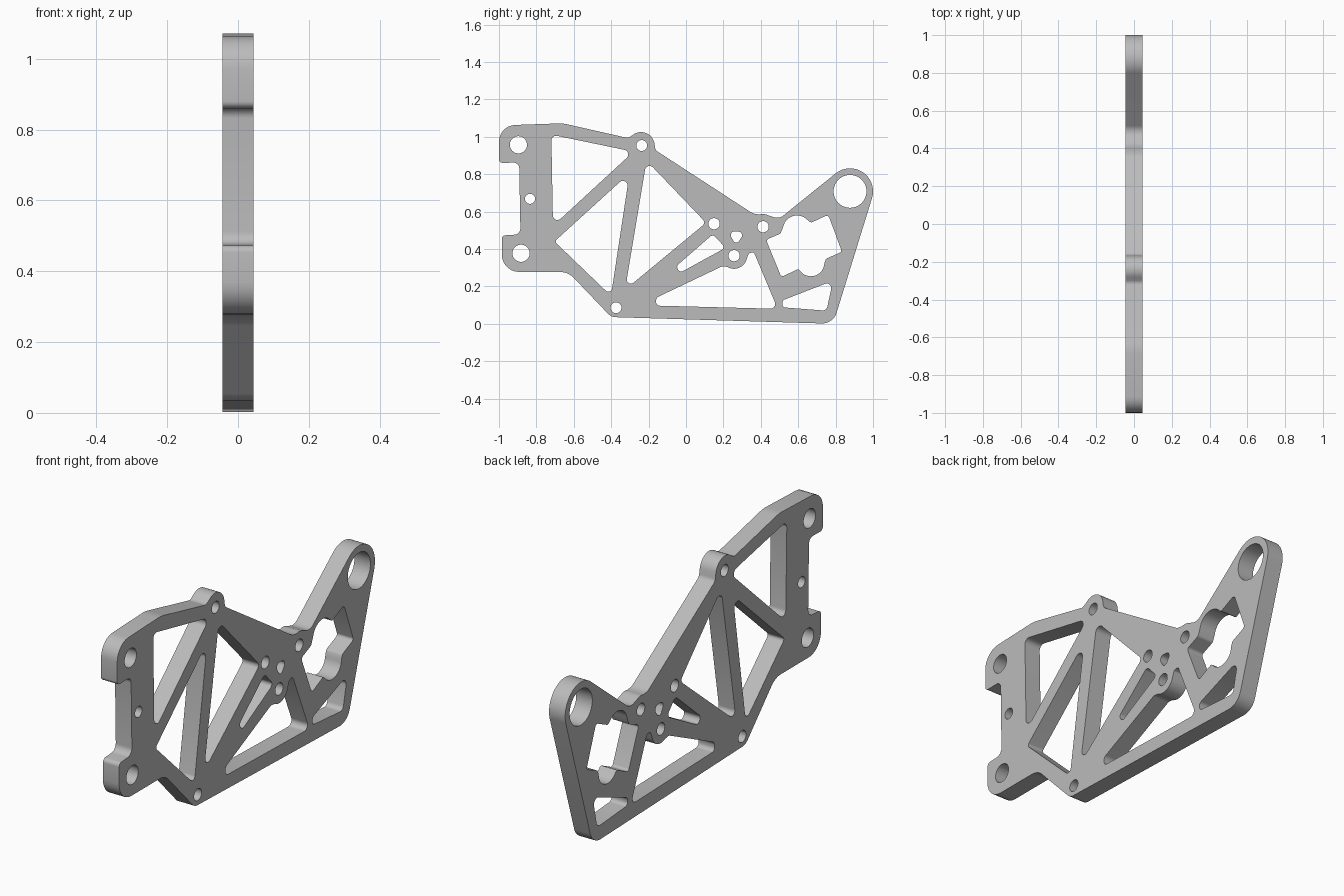
import bpy, bmesh
from math import cos, sin, tan, radians, pi
from mathutils import Vector, Matrix

cube = bpy.data.objects.get("Cube")
if cube:
    bpy.data.objects.remove(cube, do_unlink=True)

HALF_THICKNESS = 0.0437


def arc(y, z, radius, start, end, steps=12):
    """Points along a circular arc, angles in degrees."""
    angles = [radians(start + (end - start) * i / steps) for i in range(steps + 1)]
    return [(y + radius * cos(a), z + radius * sin(a), 0) for a in angles]


def rounded(corners, steps=7):
    """Turn (y, z, fillet radius) corners into a closed smooth outline."""
    points = []
    for i, (y, z, radius) in enumerate(corners):
        here = Vector((y, z))
        if radius == 0:
            points.append(here)
            continue
        before = Vector(corners[i - 1][:2]) - here
        after = Vector(corners[(i + 1) % len(corners)][:2]) - here
        half = before.angle(after) / 2
        reach = min(radius / tan(half), before.length * 0.48, after.length * 0.48)
        radius = reach * tan(half)
        before.normalize()
        after.normalize()
        centre = here + (before + after).normalized() * (radius / sin(half))
        first = here + before * reach - centre
        last = here + after * reach - centre
        sweep = first.angle_signed(last)
        for k in range(steps + 1):
            turn = Matrix.Rotation(-sweep * k / steps, 2)
            points.append(centre + turn @ first)
    return points


# Outer edge of the plate, clockwise from the upper front corner
outline = (
    [(-1, 1.06, .09), (-.66, 1.072, .2), (-.31, .993, .03)]
    + arc(-.24, .953, .072, 130, 10)
    + [(-.163, .928, .03), (.36, .588, .06)]
    + arc(.41, .52, .067, 105, 65, 5)
    + [(.497, .56, .06)]
    + arc(.877, .708, .123, 129, -17, 24)
    + [(.787, 0, .08), (-.4, .036, .06), (-.63, .277, .1),
       (-.985, .277, .1), (-.985, .472, .02), (-.885, .478, .035),
       (-.892, .862, .03), (-1, .86, .02)]
)

# Weight-saving windows between the struts
windows = [
    [(-.72, 1.011, .025), (-.281, .92, .025), (-.711, .524, .025)],
    [(-.302, .805, .025), (-.401, .15, .02), (-.703, .44, .015)],
    [(-.211, .872, .025), (.107, .54, .022), (-.326, .182, .022)],
    [(.144, .479, .02), (.211, .406, .018), (-.032, .273, .02), (-.053, .307, .02)],
    [(.515, .125, .022), (.786, .23, .025), (.751, .07, .025), (.515, .088, .02)],
    [(.225, .497, .02), (.315, .49, .02), (.267, .417, .018)],
]

# Long lower window, notched around a bolt boss
windows.append(
    [(-.16, .139, .025), (.195, .308, .02)]
    + arc(.257, .364, .07, -120, -20)
    + [(.335, .375, .012), (.362, .385, .015), (.49, .08, .025), (-.16, .097, .02)]
)

# Square motor opening with two round lobes
windows.append(
    [(.428, .449, .015), (.505, .482, .02)]
    + arc(.594, .503, .076, 170, 45)
    + [(.668, .54, .015), (.76, .583, .015), (.834, .385, .015), (.749, .348, .02)]
    + arc(.668, .326, .072, 0, -140)
    + [(.6, .293, .015), (.51, .25, .015)]
)

# Round holes: y, z, radius
holes = [
    (-.896, .957, .046), (-.882, .377, .046), (-.834, .668, .027),
    (-.237, .953, .029), (-.374, .086, .029), (.15, .535, .03),
    (.412, .519, .03), (.257, .364, .03), (.877, .708, .088),
]

loops = [rounded(outline)] + [rounded(w) for w in windows]
for y, z, radius in holes:
    loops.append([Vector(p[:2]) for p in arc(y, z, radius, 0, 360, 40)[:-1]])

# Filled flat curve, extruded to the plate thickness
curve = bpy.data.curves.new("plate_profile", "CURVE")
curve.dimensions = "2D"
curve.fill_mode = "BOTH"
curve.extrude = HALF_THICKNESS
for loop in loops:
    spline = curve.splines.new("POLY")
    spline.points.add(len(loop) - 1)
    for point, co in zip(spline.points, loop):
        point.co = (co.x, co.y, 0, 1)
    spline.use_cyclic_u = True
profile = bpy.data.objects.new("plate_profile", curve)
bpy.context.collection.objects.link(profile)
bpy.context.view_layer.update()
depsgraph = bpy.context.evaluated_depsgraph_get()
mesh = bpy.data.meshes.new_from_object(profile.evaluated_get(depsgraph))
bpy.data.objects.remove(profile, do_unlink=True)

# Stand the plate upright and weld its edges
bm = bmesh.new()
bm.from_mesh(mesh)
bmesh.ops.remove_doubles(bm, verts=bm.verts, dist=0.0001)
upright = Matrix(((0, 0, 1, 0), (1, 0, 0, 0), (0, 1, 0, 0), (0, 0, 0, 1)))
bmesh.ops.transform(bm, matrix=upright, verts=bm.verts)
bmesh.ops.recalc_face_normals(bm, faces=bm.faces)
bm.to_mesh(mesh)
bm.free()

# Plain grey metal
grey = bpy.data.materials.new("plain_grey")
grey.use_nodes = True
colour = (0.5, 0.5, 0.5, 1)
grey.diffuse_color = colour
grey.node_tree.nodes["Principled BSDF"].inputs["Base Color"].default_value = colour
mesh.materials.clear()
mesh.materials.append(grey)

plate = bpy.data.objects.new("side_plate", mesh)
bpy.context.collection.objects.link(plate)
for other in bpy.context.selected_objects:
    other.select_set(False)
plate.select_set(True)
bpy.context.view_layer.objects.active = plate
bpy.ops.object.shade_smooth_by_angle(angle=radians(30))
